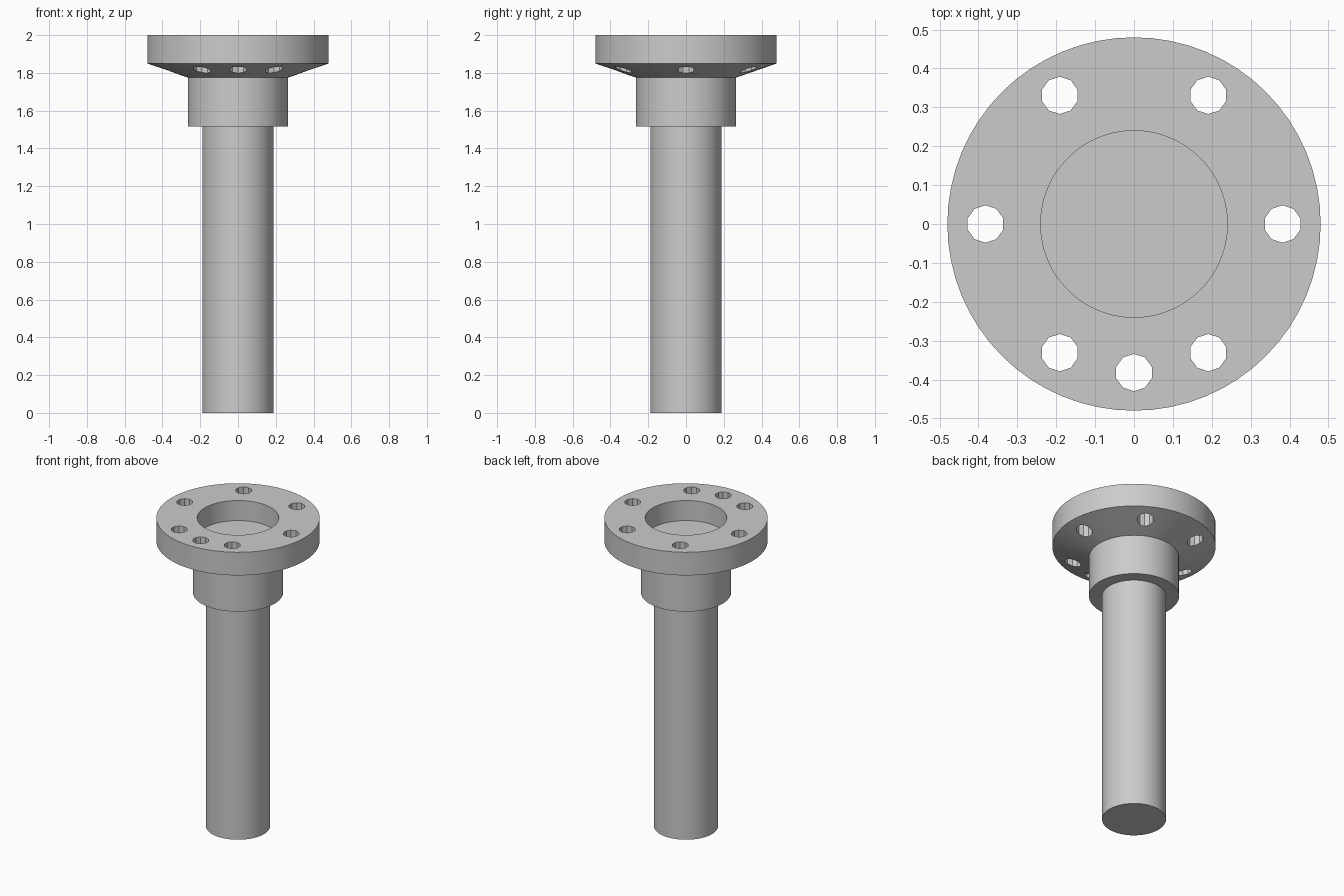
import bpy, bmesh
from math import cos, sin, radians, pi
from mathutils import Matrix, Vector

if "Cube" in bpy.data.objects:
    bpy.data.objects.remove(bpy.data.objects["Cube"], do_unlink=True)

steel = bpy.data.materials.new("steel grey")
steel.use_nodes = True
grey = (0.6, 0.6, 0.6, 1)
steel.diffuse_color = grey
steel.node_tree.nodes["Principled BSDF"].inputs["Base Color"].default_value = grey


def add_object(name, bm):
    bmesh.ops.recalc_face_normals(bm, faces=bm.faces)
    mesh = bpy.data.meshes.new(name)
    bm.to_mesh(mesh)
    bm.free()
    obj = bpy.data.objects.new(name, mesh)
    bpy.context.collection.objects.link(obj)
    mesh.materials.append(steel)
    return obj


def lathe(name, profile, steps=64):
    """Revolve a (radius, height) profile around z and cap both ends."""
    bm = bmesh.new()
    rings = [[bm.verts.new((r * cos(2 * pi * i / steps), r * sin(2 * pi * i / steps), z))
              for i in range(steps)] for r, z in profile]
    for low, high in zip(rings, rings[1:]):
        for i in range(steps):
            j = (i + 1) % steps
            bm.faces.new((low[i], low[j], high[j], high[i]))
    bm.faces.new(rings[0])
    bm.faces.new(rings[-1])
    return add_object(name, bm)


# Shaft, collar, tapered flange and round recess in one turned body
SHAFT, COLLAR, FLANGE, RECESS = 0.188, 0.265, 0.48, 0.24
body = lathe("flanged_shaft", [
    (SHAFT, 0), (SHAFT, 1.515), (COLLAR, 1.515), (COLLAR, 1.775),
    (FLANGE, 1.85), (FLANGE, 2), (RECESS, 2), (RECESS, 1.87)])

# Bolt holes: six evenly spaced plus one extra at the front
bm = bmesh.new()
for angle in (0, 60, 120, 180, 240, 270, 300):
    a = radians(angle)
    centre = Vector((0.382 * cos(a), 0.382 * sin(a), 1.9))
    bmesh.ops.create_cone(bm, cap_ends=True, segments=10, radius1=0.048,
                          radius2=0.048, depth=0.4, matrix=Matrix.Translation(centre))
cutter = add_object("bolt_hole_cutter", bm)
cutter.hide_render = True

cut = body.modifiers.new("bolt_holes", 'BOOLEAN')
cut.operation = 'DIFFERENCE'
cut.solver = 'EXACT'
cut.object = cutter
bpy.context.view_layer.objects.active = body
body.select_set(True)
bpy.ops.object.modifier_apply(modifier=cut.name)
bpy.data.objects.remove(cutter, do_unlink=True)

bpy.ops.object.shade_smooth_by_angle(angle=radians(20))
